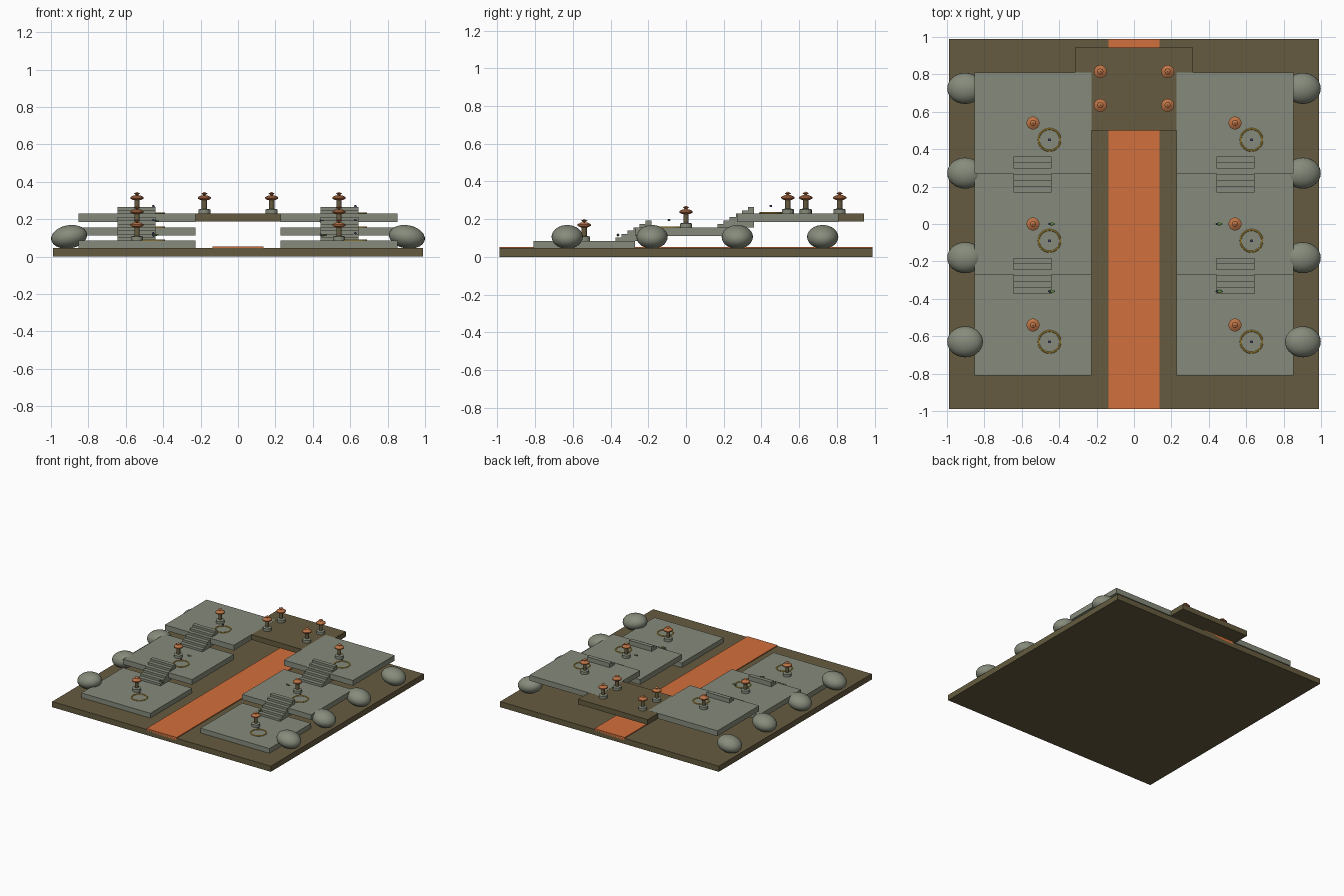
import bpy, bmesh, math
from mathutils import Matrix

if "Cube" in bpy.data.objects:
    bpy.data.objects.remove(bpy.data.objects["Cube"])


def material(name, rgb):
    m = bpy.data.materials.new(name)
    m.diffuse_color = (*rgb, 1)
    m.use_nodes = True
    m.node_tree.nodes["Principled BSDF"].inputs["Base Color"].default_value = m.diffuse_color
    return m


EARTH = material("earth", (0.13, 0.105, 0.05))
STONE = material("stone", (0.24, 0.26, 0.20))
WATER = material("orange_channel", (0.65, 0.16, 0.045))
COPPER = material("copper", (0.5, 0.17, 0.06))
GOLD = material("gold", (0.6, 0.38, 0.05))
LEAF = material("leaf", (0.13, 0.28, 0.07))
INDIGO = material("indigo", (0.06, 0.06, 0.2))


def finish(name, bm, mat, smooth=False):
    bmesh.ops.recalc_face_normals(bm, faces=bm.faces)
    me = bpy.data.meshes.new(name)
    bm.to_mesh(me)
    bm.free()
    me.materials.append(mat)
    if smooth:
        for p in me.polygons:
            p.use_smooth = True
    ob = bpy.data.objects.new(name, me)
    bpy.context.collection.objects.link(ob)
    return ob


def box(name, lo, hi, mat):
    bm = bmesh.new()
    bmesh.ops.create_cube(bm, size=1)
    for v in bm.verts:
        v.co = [l + (c + 0.5) * (h - l) for c, l, h in zip(v.co, lo, hi)]
    return finish(name, bm, mat)


def ellipsoid(name, loc, radii, mat, tilt=0.0, seg=28):
    bm = bmesh.new()
    bmesh.ops.create_uvsphere(bm, u_segments=seg, v_segments=seg // 2, radius=1)
    bm.transform(Matrix.Translation(loc) @ Matrix.Rotation(tilt, 4, 'Y')
                 @ Matrix.Diagonal((*radii, 1)))
    return finish(name, bm, mat, True)


def lathe(name, profile, loc, mat, seg=16):
    bm = bmesh.new()
    verts = [bm.verts.new((r, 0, z)) for r, z in profile]
    edges = [bm.edges.new(p) for p in zip(verts, verts[1:])]
    bmesh.ops.spin(bm, geom=verts + edges, axis=(0, 0, 1), cent=(0, 0, 0),
                   angle=math.tau, steps=seg)
    bmesh.ops.remove_doubles(bm, verts=bm.verts, dist=1e-5)
    bm.transform(Matrix.Translation(loc))
    return finish(name, bm, mat)


def lantern(x, y, z):
    loc = (x, y, z)
    lathe("lantern_foot", [(0, 0), (.032, 0), (.032, .022), (.016, .026), (0, .026)], loc, STONE)
    lathe("lantern_post", [(0, .026), (.014, .026), (.014, .078), (0, .078)], loc, EARTH)
    lathe("lantern_roof", [(0, .072), (.02, .072), (.035, .08), (.035, .088),
                           (.018, .097), (0, .099)], loc, COPPER)
    lathe("lantern_finial", [(0, .095), (.005, .099), (.017, .107), (0, .116)], loc, COPPER, 8)


def garden_ring(x, y, z):
    n = 8
    prof = [(.058 + .005 * math.cos(i * math.tau / n), .005 * math.sin(i * math.tau / n))
            for i in range(n + 1)]
    lathe("gold_ring", prof, (x, y, z + .002), GOLD, 32)
    ellipsoid("hovering_bead", (x, y, z + .04), (.008, .008, .006), INDIGO, seg=8)


# Ground slab and channel
box("ground_slab", (-.99, -.99, 0), (.99, .99, .046), EARTH)
box("orange_channel", (-.137, -.99, .03), (.137, .99, .053), WATER)

# Stepped terraces on both sides: y range, underside, top
tiers = [(-.81, -.27, .045, .085), (-.27, .27, .112, .155), (.27, .81, .186, .23)]
for s in (-1, 1):
    for y0, y1, z0, z1 in tiers:
        xs = sorted((s * .227, s * .852))
        box("terrace", (xs[0], y0, z0), (xs[1], y1, z1), STONE)
        yc = (y0 + y1) / 2
        lantern(s * .54, yc, z1)
        garden_ring(s * .54 + .088, yc - .09, z1)
    # Stairs climbing to the next terrace
    for y_start, z_low in ((-.375, .085), (.168, .157)):
        for i in range(6):
            y = y_start + i * .032
            box("stair_step", (s * .542 - .102, y, z_low),
                (s * .542 + .102, y + .032, z_low + .018 * (i + 1)), STONE)
    # Boulders along the edge
    for y in (-.63, -.18, .272, .725):
        ellipsoid("boulder", (s * .903, y, .106), (.097, .083, .062), STONE, s * .17)
    # Small hovering leaves
    for y, z in ((0, .19), (-.36, .116)):
        x = .455 if s > 0 else -.44
        ellipsoid("leaf", (x, y, z), (.02, .008, .005), LEAF, seg=10)
        ellipsoid("leaf_bead", (x - .012, y, z), (.007, .006, .008), INDIGO, seg=8)

# Bridge deck joining the top terraces
box("bridge_deck", (-.315, .5, .187), (.315, .945, .2295), EARTH)
for x in (-.18, .18):
    for y in (.635, .815):
        lantern(x, y, .23)
